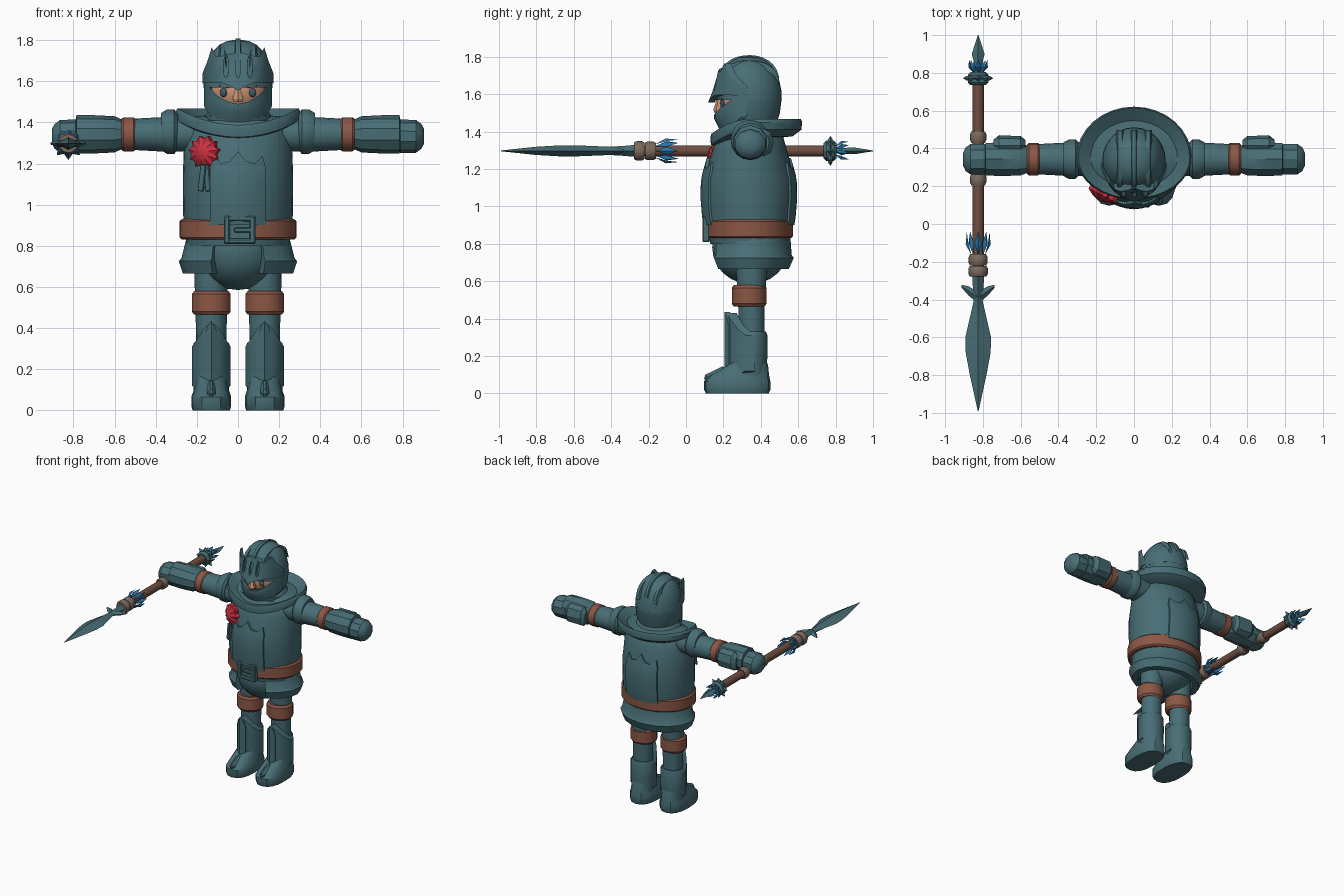
import bpy, bmesh, math
from math import sin, cos, pi, sqrt
from mathutils import Vector

if "Cube" in bpy.data.objects:
    bpy.data.objects.remove(bpy.data.objects["Cube"])


def material(name, r, g, b):
    m = bpy.data.materials.new(name)
    m.use_nodes = True
    m.diffuse_color = (r, g, b, 1)
    m.node_tree.nodes["Principled BSDF"].inputs["Base Color"].default_value = (r, g, b, 1)
    return m


STEEL = material("teal steel", .064, .155, .178)
LEATHER = material("brown leather", .26, .095, .06)
WOOD = material("dark wood", .155, .075, .052)
CORD = material("grey cord", .2, .145, .11)
BLUE = material("blue feather", .02, .2, .45)
RED = material("red cloth", .58, .03, .05)
SKIN = material("skin", .58, .3, .18)
EYE = material("slate eye", .05, .1, .14)
parts = []


def finish(name, bm, mat, loc=(0, 0, 0)):
    bmesh.ops.recalc_face_normals(bm, faces=bm.faces)
    me = bpy.data.meshes.new(name)
    bm.to_mesh(me)
    bm.free()
    me.materials.append(mat)
    ob = bpy.data.objects.new(name, me)
    ob.location = loc
    bpy.context.collection.objects.link(ob)
    parts.append(ob)
    return ob


def loft(name, mat, secs, loc=(0, 0, 0), axis="Z", seg=24, arc=None, closed=False,
         star=1, power=1, warp=None):
    """Skin rings (t, ra, rb, da, db) along an axis; arc leaves a gap at the front."""
    bm = bmesh.new()
    a0, a1 = arc or (0, 2 * pi)
    n = seg + 1 if arc else seg
    rings = []
    for t, ra, rb, *off in secs:
        da, db = off or (0, 0)
        ring = []
        for i in range(n):
            a = a0 + (a1 - a0) * i / seg
            k = star if i % 2 else 1
            u = math.copysign(abs(sin(a)) ** power, sin(a)) * ra * k + da
            v = -math.copysign(abs(cos(a)) ** power, cos(a)) * rb * k + db
            p = {"Z": (u, v, t), "X": (t, u, v), "Y": (u, t, v)}[axis]
            ring.append(bm.verts.new(warp(*p) if warp else p))
        rings.append(ring)
    pairs = list(zip(rings, rings[1:])) + ([(rings[-1], rings[0])] if closed else [])
    for lo, hi in pairs:
        for i in range(seg):
            j = (i + 1) % n
            bm.faces.new((lo[i], lo[j], hi[j], hi[i]))
    if closed and arc:
        for k in (0, -1):
            bm.faces.new([r[k] for r in rings])
    elif not closed:
        bm.faces.new(rings[0])
        bm.faces.new(rings[-1])
    return finish(name, bm, mat, loc)


def plate(name, mat, half, surface, depth, rows=8, cx=0):
    """Symmetric curved plate; half lists (x, bottom, top) columns from the middle out."""
    bm = bmesh.new()
    cols = [(-x, b, t) for x, b, t in half[:0:-1]] + half
    grid = [[bm.verts.new((cx + x, surface(abs(x), b + (t - b) * r / rows), b + (t - b) * r / rows))
             for r in range(rows + 1)] for x, b, t in cols]
    for c, d in zip(grid, grid[1:]):
        for r in range(rows):
            bm.faces.new((c[r], d[r], d[r + 1], c[r + 1]))
    new = bmesh.ops.extrude_face_region(bm, geom=bm.faces[:])["geom"]
    for v in new:
        if isinstance(v, bmesh.types.BMVert):
            v.co.y += depth
    return finish(name, bm, mat)


def box(name, mat, loc, size, bevel=.006):
    bm = bmesh.new()
    bmesh.ops.create_cube(bm, size=1)
    bmesh.ops.scale(bm, vec=size, verts=bm.verts)
    bmesh.ops.bevel(bm, geom=bm.edges[:], offset=bevel, segments=1, affect="EDGES")
    return finish(name, bm, mat, loc)


def ball(name, mat, loc, size, seg=20):
    bm = bmesh.new()
    bmesh.ops.create_uvsphere(bm, u_segments=seg, v_segments=seg // 2 + 2, radius=1)
    bmesh.ops.scale(bm, vec=size, verts=bm.verts)
    return finish(name, bm, mat, loc)


def feathers(name, loc, length, r0, r1, count, width):
    """Ring of pointed leaves around the shaft, tips towards +y."""
    bm = bmesh.new()
    for i in range(count):
        a = 2 * pi * i / count
        out, side = Vector((sin(a), 0, cos(a))), Vector((cos(a), 0, -sin(a)))
        up = Vector((0, length, 0))
        mid = (r0 + r1) * .55
        base, tip = bm.verts.new(out * r0), bm.verts.new(out * r1 + up)
        l, r = (bm.verts.new(out * mid + side * w + up * .5) for w in (-width, width))
        o = bm.verts.new(out * (mid + .014) + up * .45)
        for f in ((base, l, o), (base, o, r), (l, tip, o), (o, tip, r), (base, r, l), (l, r, tip)):
            bm.faces.new(f)
    return finish(name, bm, BLUE, loc)


# Torso
CY = .34
TORSO = [(.8, .25, .21), (.93, .266, .235), (1.05, .268, .245), (1.15, .268, .242),
         (1.3, .262, .2), (1.37, .24, .18), (1.41, .19, .15)]
loft("torso", STEEL, TORSO, (0, CY, 0), seg=32)


def torso_y(x, z, side, lift):
    for (z0, a0, b0), (z1, a1, b1) in zip(TORSO, TORSO[1:]):
        if z0 <= z <= z1:
            f = (z - z0) / (z1 - z0)
            rx, ry = a0 + (a1 - a0) * f, b0 + (b1 - b0) * f
            return CY + side * (ry * sqrt(1 - (x / rx) ** 2) + lift)


shield = [(0, .9, 1.26), (.04, .9, 1.21), (.08, .9, 1.2), (.12, .9, 1.235), (.135, .9, 1.18)]
plate("chest_plate", STEEL, shield, lambda x, z: torso_y(x, z, -1, .018 - .06 * x), .03)
plate("back_plate", STEEL, shield, lambda x, z: torso_y(x, z, 1, .01), -.03)

# Belt and buckle
loft("belt", LEATHER, [(.83, .272, .222), (.84, .284, .232), (.92, .284, .232), (.93, .272, .222)],
     (0, CY, 0), seg=32)
for s in (-1, 1):
    box("buckle_side", STEEL, (.008 + s * .062, .107, .877), (.03, .04, .135))
    box("buckle_bar", STEEL, (.008, .107, .877 + s * .055), (.15, .038, .026))
box("buckle_prong", STEEL, (.025, .1, .877), (.09, .025, .025))
box("buckle_backing", STEEL, (.008, .117, .877), (.13, .02, .12))

# Hips and armoured skirt
ball("hips", STEEL, (0, CY + .005, .78), (.205, .205, .195))
loft("skirt", STEEL, [(.84, .25, .208), (.74, .275, .215), (.725, .288, .226), (.665, .268, .2),
     (.665, .22, .16), (.84, .22, .18)], (0, CY + .01, 0), seg=14, arc=(.48, 2 * pi - .48), closed=True)

# Dished mantle that dips at the front
def dip(x, y, z):
    front = max(0, -y / .22)
    return x, y * (.95 if y < 0 else 1.15), z - .075 * front * front


loft("mantle", STEEL, [(1.435, .15, .11), (1.425, .23, .17), (1.468, .295, .228), (1.45, .305, .234),
     (1.41, .3, .23), (1.375, .24, .19), (1.365, .15, .11)], (0, .352, 0), seg=32, closed=True, warp=dip)
loft("neck_guard", STEEL, [(1.36, .16, .15), (1.43, .165, .16), (1.46, .14, .14)], (0, .34, 0))

# Head and face
ball("head", SKIN, (0, .325, 1.55), (.15, .145, .13))
loft("nose", SKIN, [(1.5, .026, .026), (1.515, .03, .032), (1.58, .01, .012)], (0, .178, 0), seg=6)
for s in (-1, 1):
    ball("eye", EYE, (s * .07, .198, 1.545), (.018, .014, .022), 12)
    box("eyebrow", LEATHER, (s * .068, .193, 1.575), (.05, .012, .009), .002).rotation_euler.y = s * -.2

# Helmet
HC = (0, .337, 0)
dome = [(1.57, .168, .175)]
for k in range(7):
    a = .2 + (pi / 2 - .23) * k / 6
    dome.append((1.58 + .222 * sin(a), .168 * cos(a) ** .8, .175 * cos(a) ** .8))
loft("helmet_dome", STEEL, dome, HC, seg=28)
loft("helmet_back", STEEL, [(1.42, .13, .14), (1.5, .162, .165), (1.58, .168, .175), (1.58, .148, .15),
     (1.42, .11, .11)], HC, seg=20, arc=(1, 2 * pi - 1), closed=True)
plate("chin_guard", STEEL, [(0, 1.405, 1.49), (.05, 1.405, 1.5), (.1, 1.415, 1.53), (.14, 1.44, 1.57),
      (.166, 1.48, 1.6)], lambda x, z: .15 + 28 * x ** 3 + .1 * x + max(0, 1.47 - z) * .5, .03, 4)
visor = plate("visor", STEEL, [(0, 1.555, 1.74), (.035, 1.575, 1.735), (.07, 1.59, 1.725), (.105, 1.595, 1.72),
              (.128, 1.595, 1.765), (.148, 1.595, 1.7), (.172, 1.59, 1.64)],
              lambda x, z: .12 + 30 * x ** 3 + .12 * x + (z - 1.56) * .4 * max(0, 1 - x / .14), .035)
for x in (-.058, 0, .058):
    slit = ball("slit_cutter", STEEL, (x, .16, 1.67), (.013, .2, .055), 12)
    slit.hide_render = True
    slit.display_type = "WIRE"
    cut = visor.modifiers.new("slit", "BOOLEAN")
    cut.operation, cut.object = "DIFFERENCE", slit
    slit.hide_set(True)
    parts.remove(slit)
for x, top in ((-.075, 1.775), (0, 1.803), (.075, 1.775)):
    # Raised crest running front to back
    bm = bmesh.new()
    rows = []
    for k in range(13):
        a = .35 + (pi - .6) * k / 12
        y, z = HC[1] - cos(a) * .165, 1.6 + (top - 1.6) * sin(a) ** .6
        rows.append([bm.verts.new((x + d, y, z + h)) for d, h in ((-.02, -.03), (-.011, .006), (.011, .006), (.02, -.03))])
    for p, q in zip(rows, rows[1:]):
        for i in range(4):
            bm.faces.new((p[i], p[(i + 1) % 4], q[(i + 1) % 4], q[i]))
    bm.faces.new(rows[0])
    bm.faces.new(rows[-1])
    finish("helmet_crest", bm, STEEL)

# Arms and legs on both sides
for s, side in ((1, "left"), (-1, "right")):
    def arm(name, mat, secs, y=.343, z=1.342, seg=16):
        loft(f"{side}_{name}", mat, [(s * t, *r) for t, *r in secs], (0, y, z), "X", seg)

    arm("upper_arm", STEEL, [(.15, .09, .085), (.36, .088, .084), (.51, .08, .076)])
    arm("shoulder_ring", STEEL, [(.295, .09, .09), (.31, .105, .108), (.345, .105, .108), (.375, .088, .09)], z=1.355)
    arm("arm_strap", LEATHER, [(.5, .078, .076), (.508, .086, .083), (.557, .086, .083), (.566, .078, .076)])
    arm("vambrace", STEEL, [(.56, .074, .07), (.6, .09, .088), (.7, .094, .093), (.785, .09, .093), (.79, .07, .07)], seg=10)
    arm("elbow_flare", STEEL, [(.575, .03, .045), (.6, .05, .075), (.715, .055, .075), (.745, .03, .05)], y=.415, seg=8)
    arm("fist", STEEL, [(.765, .06, .06), (.79, .085, .082), (.865, .085, .08), (.892, .065, .06), (.905, .035, .035)], z=1.332, seg=10)

    X = s * .13
    loft(f"{side}_leg", STEEL, [(.2, .07, .068), (.45, .076, .07), (.72, .084, .086)], (X, .35, 0), seg=16)
    loft(f"{side}_knee_strap", LEATHER, [(.465, .085, .082), (.48, .097, .093), (.565, .097, .093), (.58, .085, .082)],
         (X, .338, 0), seg=14)
    loft(f"{side}_shin_guard", STEEL, [(.09, .085, .088), (.2, .094, .092), (.31, .092, .092), (.33, .084, .085)],
         (X, .343, 0), seg=16)
    plate(f"{side}_greave", STEEL, [(0, .1, .43), (.035, .1, .4), (.07, .1, .345), (.094, .12, .31)],
          lambda x, z: .222 + 11 * x * x, .05, 4, X)
    plate(f"{side}_greave_ridge", STEEL, [(0, .1, .435), (.018, .1, .41), (.034, .1, .36)],
          lambda x, z: .206 + .7 * x, .03, 3, X)
    loft(f"{side}_boot", STEEL, [(0, .09, .168, 0, 0), (.02, .097, .177, 0, 0), (.065, .097, .177, 0, 0),
         (.1, .085, .155, 0, .015), (.15, .075, .11, 0, .055), (.18, .07, .09, 0, .065)], (X, .274, 0), seg=16, power=.8)
    box(f"{side}_toe_ridge", STEEL, (X, .16, .1), (.04, .13, .05), .015).rotation_euler.x = .45

# Rosette with ribbon tails
loft("rosette", RED, [(.03, .08, .08), (0, .082, .082), (-.02, .05, .05), (-.03, .02, .02)],
     (-.168, .152, 1.255), "Y", 22, star=.8).rotation_euler.z = -.47
for x, tilt in ((-.175, .12), (-.15, -.1)):
    tail = box("ribbon_tail", STEEL, (x, .13, 1.13), (.03, .009, .13), .003)
    tail.rotation_euler = (0, tilt, -.47)

# Spear
SP = (-.825, 0, 1.297)


def spear(name, mat, secs, seg=12, **kw):
    return loft("spear_" + name, mat, secs, SP, "Y", seg, **kw)


spear("shaft", WOOD, [(-.27, .03, .03), (.8, .03, .03)])
for y, w, r in ((-.25, .055, .052), (-.19, .06, .05), (.235, .06, .043), (.46, .06, .043)):
    spear("binding", CORD, [(y - w / 2, r * .85, r * .85), (y - w / 4, r, r), (y + w / 4, r, r), (y + w / 2, r * .85, r * .85)])
spear("blade", STEEL, [(-.99, .002, .002), (-.8, .044, .022), (-.68, .066, .029), (-.6, .068, .03), (-.5, .045, .026),
      (-.41, .024, .022), (-.34, .028, .026), (-.27, .032, .032)], 4)
for s in (-1, 1):
    loft("blade_wing", STEEL, [(0, .03, .02, -.035, 0), (s * .05, .025, .015, 0, 0), (s * .087, .008, .005, .025, 0)],
         (SP[0], -.355, SP[2]), "X", 4)
feathers("front_feathers", (SP[0], -.165, SP[2]), .125, .035, .06, 8, .02)
feathers("rear_feathers", (SP[0], .795, SP[2]), .075, .02, .05, 7, .016)
spear("rear_collar", STEEL, [(.735, .04, .04), (.75, .055, .055), (.79, .055, .055), (.805, .04, .04)], 8)
spear("rear_spikes", STEEL, [(.76, .062, .062), (.772, .08, .08), (.784, .062, .062)], 16, star=.68)
spear("rear_tip", STEEL, [(.8, .012, .012), (.84, .018, .016), (.9, .034, .018), (1, .002, .002)], 4)

# Smooth shading with sharp edges kept
for ob in bpy.context.view_layer.objects:
    ob.select_set(ob in parts)
bpy.context.view_layer.objects.active = parts[0]
bpy.ops.object.shade_smooth_by_angle(angle=math.radians(32))
